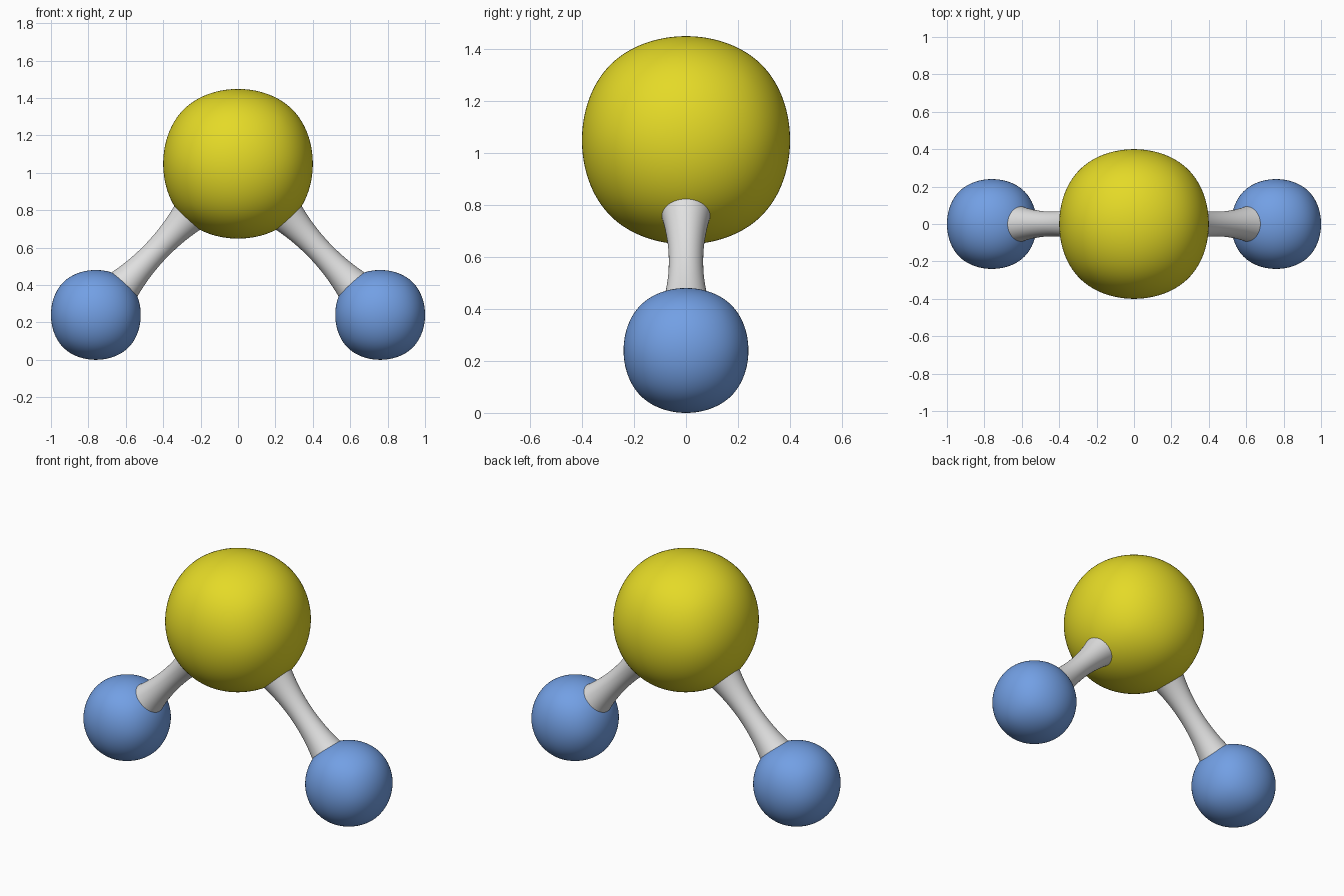
import bpy, bmesh, math
from mathutils import Vector

if "Cube" in bpy.data.objects:
    bpy.data.objects.remove(bpy.data.objects["Cube"])


def material(name, rgb):
    m = bpy.data.materials.new(name)
    m.diffuse_color = (*rgb, 1)
    m.use_nodes = True
    m.node_tree.nodes["Principled BSDF"].inputs["Base Color"].default_value = m.diffuse_color
    return m


YELLOW = material("yellow", (0.78, 0.70, 0.02))
BLUE = material("blue", (0.17, 0.35, 0.78))
GREY = material("light_grey", (0.75, 0.75, 0.75))


def add_object(name, bm, mat):
    for f in bm.faces:
        f.smooth = True
    mesh = bpy.data.meshes.new(name)
    bm.to_mesh(mesh)
    bm.free()
    mesh.materials.append(mat)
    ob = bpy.data.objects.new(name, mesh)
    bpy.context.collection.objects.link(ob)
    return ob


def ball(name, center, radius, mat):
    # Subdivided cube: a slightly boxy ball with the given half width
    bm = bmesh.new()
    bmesh.ops.create_cube(bm, size=2 * radius / 0.8395)
    ob = add_object(name, bm, mat)
    ob.location = center
    sub = ob.modifiers.new("round", 'SUBSURF')
    sub.levels = sub.render_levels = 5


def bond(name, start, end, mat, sides=48, steps=20):
    # Hourglass rod between two ball centres, ends hidden inside the balls
    axis = (end - start).normalized()
    u = Vector((0, 1, 0))
    v = axis.cross(u)
    bm = bmesh.new()
    rings = []
    for i in range(steps + 1):
        t = 0.34 + (0.94 - 0.34) * i / steps
        r = 0.066 + 0.028 * ((t - 0.64) / 0.245) ** 2
        rings.append([bm.verts.new(start + axis * t + r * (
            u * math.cos(2 * math.pi * k / sides) + v * math.sin(2 * math.pi * k / sides)))
            for k in range(sides)])
    for a, b in zip(rings, rings[1:]):
        for k in range(sides):
            n = (k + 1) % sides
            bm.faces.new((a[k], a[n], b[n], b[k]))
    bm.faces.new(rings[0])
    bm.faces.new(rings[-1])
    bmesh.ops.recalc_face_normals(bm, faces=bm.faces)
    add_object(name, bm, mat)


# Large central atom
top = Vector((0, 0, 1.048))
ball("central_atom", top, 0.4, YELLOW)

# Outer atoms and their bonds
for side, s in (("left", -1), ("right", 1)):
    outer = Vector((0.76 * s, 0, 0.24))
    ball(side + "_atom", outer, 0.24, BLUE)
    bond(side + "_bond", top, outer, GREY)
